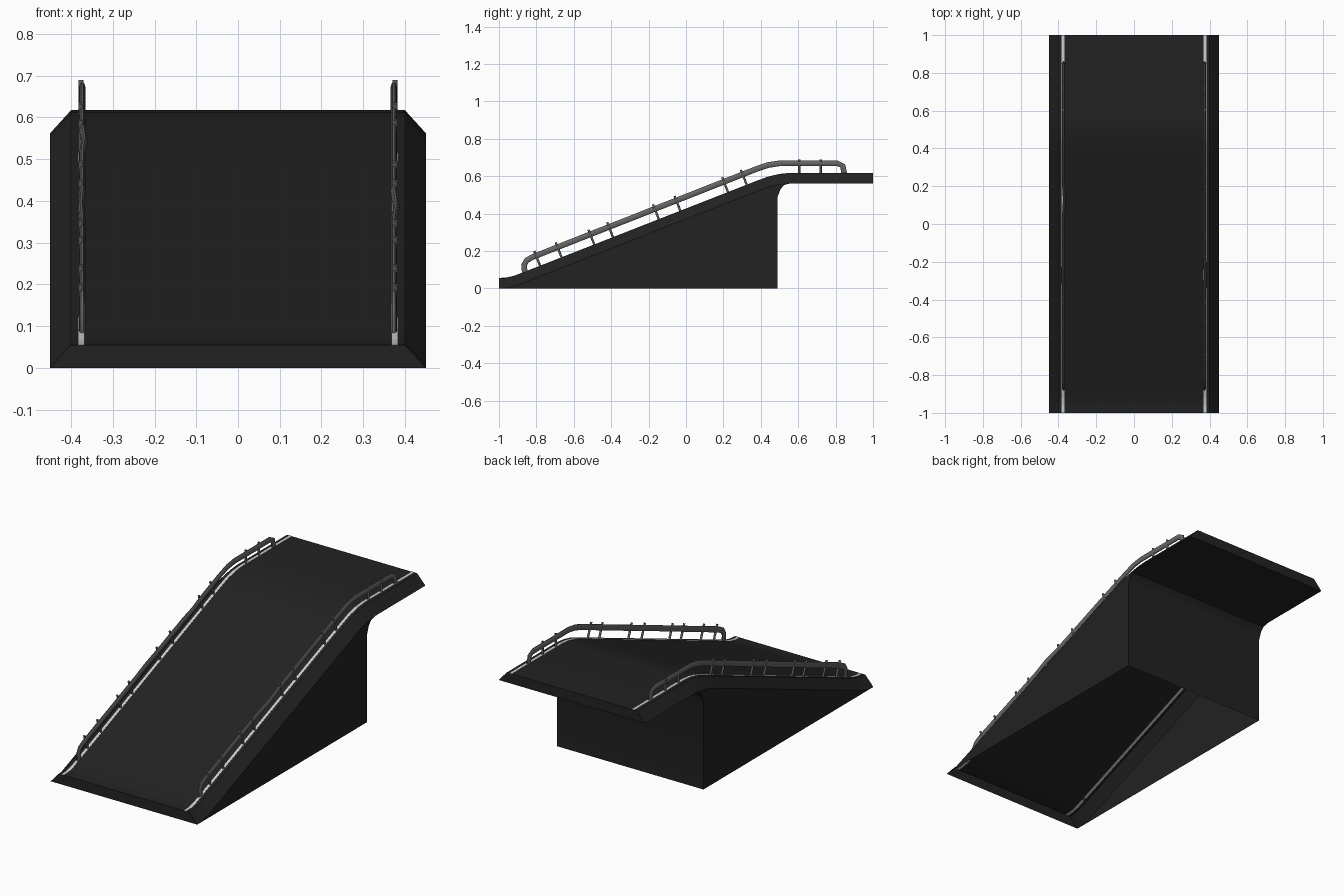
import bpy, bmesh, math
from mathutils import Vector

if "Cube" in bpy.data.objects:
    bpy.data.objects.remove(bpy.data.objects["Cube"])


def mat(name, v):
    m = bpy.data.materials.new(name)
    m.diffuse_color = (v, v, v, 1)
    m.use_nodes = True
    m.node_tree.nodes["Principled BSDF"].inputs["Base Color"].default_value = m.diffuse_color
    return m


BLACK = mat("black deck", 0.016)
GREY = mat("rail grey", 0.13)
LIGHT = mat("light strip", 0.6)


def finish(name, bm, material, angle=None, recalc=True):
    if recalc:
        bmesh.ops.recalc_face_normals(bm, faces=bm.faces)
    me = bpy.data.meshes.new(name)
    bm.to_mesh(me)
    bm.free()
    me.materials.append(material)
    ob = bpy.data.objects.new(name, me)
    bpy.context.collection.objects.link(ob)
    if angle:
        bpy.context.view_layer.objects.active = ob
        ob.select_set(True)
        bpy.ops.object.shade_smooth_by_angle(angle=math.radians(angle))
        ob.select_set(False)
    return ob


# Side profile of the deck surface (y, z)
TOP = [(-1, .055), (-.96, .057), (-.92, .066), (-.87, .085), (.38, .575),
       (.44, .597), (.50, .611), (.56, .617), (1, .617)]
DROP = .055
FILLET = [(.56, .562), (.525, .553), (.505, .53), (.49, .49)]


def deck_z(y):
    for (a, za), (b, zb) in zip(TOP, TOP[1:]):
        if a <= y <= b:
            return za + (zb - za) * (y - a) / (b - a), math.atan2(zb - za, b - a)


# Ramp shell: bevelled deck, side walls, back wall, overhang; open underneath
bm = bmesh.new()
V = lambda x, y, z: bm.verts.new((x, y, z))
rows = [[V(-.45, y, z - DROP), V(-.40, y, z), V(.40, y, z), V(.45, y, z - DROP)] for y, z in TOP]
for a, b in zip(rows, rows[1:]):
    for i in range(3):
        bm.faces.new((a[i], a[i + 1], b[i + 1], b[i]))
bm.faces.new(rows[0])
bm.faces.new(rows[-1])
under = [(rows[-1][0], rows[-1][3]), (rows[-2][0], rows[-2][3])]
under += [(V(-.45, y, z), V(.45, y, z)) for y, z in FILLET[1:] + [(.49, 0)]]
for a, b in zip(under, under[1:]):
    bm.faces.new((a[0], a[1], b[1], b[0]))
for k, col in ((0, 0), (1, 3)):
    bm.faces.new([r[col] for r in rows[:-1]] + [u[k] for u in under[2:]])
finish("ramp_body", bm, BLACK, 25)

# Rail path (y, z) and flattened cross-section
RAIL = [(-.862, .085), (-.866, .125), (-.852, .15), (-.82, .168), (-.36, .349), (-.27, .384),
        (-.18, .42), (.05, .510), (.13, .542), (.21, .573), (.38, .64), (.44, .66), (.50, .669),
        (.81, .669), (.838, .655), (.846, .615)]
POSTS = [-.78, -.665, -.49, -.39, -.145, -.03, .225, .325, .605, .72]

for side, label in ((-1, "left"), (1, "right")):
    # Light strip set into the deck, showing on both faces
    bm = bmesh.new()
    prev = None
    for y, z in TOP:
        ring = [bm.verts.new((side * x, y, z + dz)) for x, dz in
                ((.368, .0015), (.383, .0015), (.383, -.0015), (.368, -.0015))]
        if prev:
            for i in range(4):
                j = (i + 1) % 4
                bm.faces.new((prev[i], prev[j], ring[j], ring[i]))
        else:
            bm.faces.new(ring)
        prev = ring
    bm.faces.new(prev)
    finish(label + "_strip", bm, LIGHT)

    # Flattened tube rail with slight bends sideways
    bm = bmesh.new()
    pts = [Vector(p) for p in RAIL]
    bend = {5: .006} if side > 0 else {5: .003, 8: -.005}
    prev = None
    for k, p in enumerate(pts):
        t = (pts[min(k + 1, len(pts) - 1)] - pts[max(k - 1, 0)]).normalized()
        n = Vector((-t.y, t.x))
        ring = []
        for i in range(10):
            a = math.tau * i / 10
            q = p + n * (.016 * math.sin(a))
            x = .373 + bend.get(k, 0) + .008 * math.cos(a)
            ring.append(bm.verts.new((side * x, q.x, q.y)))
        if prev:
            for i in range(10):
                j = (i + 1) % 10
                bm.faces.new((prev[i], prev[j], ring[j], ring[i]))
        else:
            bm.faces.new(ring)
        prev = ring
    bm.faces.new(prev)
    finish(label + "_rail", bm, GREY, 50)

    # Posts standing square to the deck, rising just above the rail
    bm = bmesh.new()
    for y in POSTS:
        z, ang = deck_z(y)
        up = Vector((0, -math.sin(ang), math.cos(ang)))
        h = .073 if ang < .1 else .086
        r = bmesh.ops.create_cone(bm, cap_ends=True, segments=8, radius1=.006, radius2=.006, depth=h)
        rot = Vector((0, 0, 1)).rotation_difference(up).to_matrix()
        for v in r["verts"]:
            v.co = rot @ v.co + Vector((side * .376, y, z)) + up * (h / 2)
    finish(label + "_posts", bm, GREY, 50)
